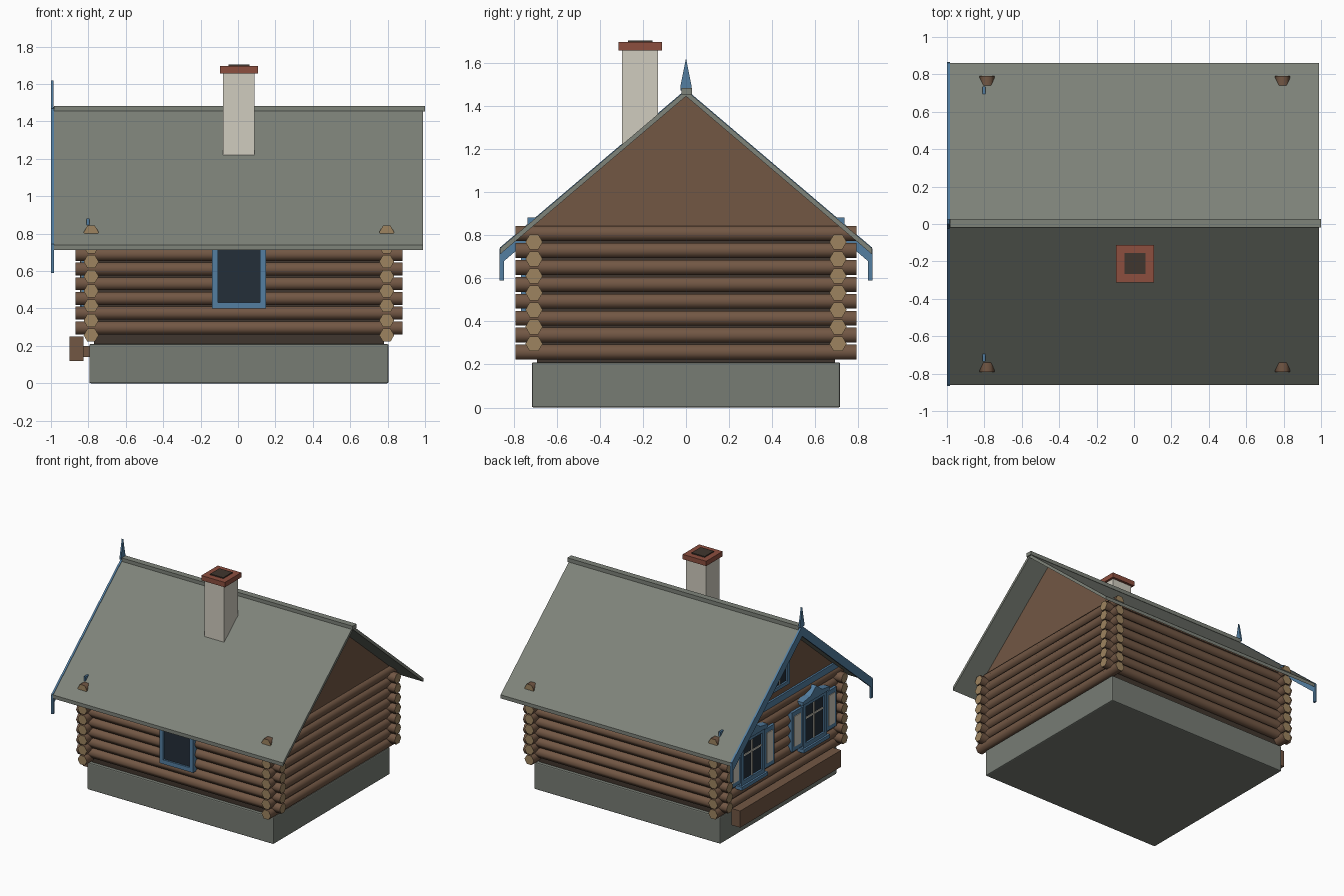
import bpy
import bmesh
import math
from mathutils import Vector

cube = bpy.data.objects.get("Cube")
if cube:
    bpy.data.objects.remove(cube, do_unlink=True)


def material(name, r, g, b):
    lin = [((c / 255 + 0.055) / 1.055) ** 2.4 for c in (r, g, b)] + [1]
    m = bpy.data.materials.new(name)
    m.use_nodes = True
    m.diffuse_color = lin
    m.node_tree.nodes["Principled BSDF"].inputs["Base Color"].default_value = lin
    return m


ROOF = material("roof grey", 126, 131, 122)
STONE = material("foundation grey", 119, 124, 116)
WOOD = material("log brown", 114, 87, 68)
END = material("cut wood tan", 157, 132, 96)
DARK = material("dark brown", 64, 54, 46)
BLUE = material("trim blue", 83, 126, 161)
GLASS = material("dark glass", 36, 46, 57)
PLASTER = material("pale plaster", 208, 204, 191)
BRICK = material("brick red", 140, 78, 62)


def finish(name, bm, *mats):
    bmesh.ops.recalc_face_normals(bm, faces=bm.faces)
    mesh = bpy.data.meshes.new(name)
    bm.to_mesh(mesh)
    bm.free()
    for m in mats:
        mesh.materials.append(m)
    ob = bpy.data.objects.new(name, mesh)
    bpy.context.collection.objects.link(ob)
    return ob


def prism(name, outline, d0, d1, mat, place):
    """Extrude a (u, z) outline between two depths, placed by a mapping."""
    bm = bmesh.new()
    a = [bm.verts.new(place(u, d0, z)) for u, z in outline]
    b = [bm.verts.new(place(u, d1, z)) for u, z in outline]
    bm.faces.new(a)
    bm.faces.new(b)
    n = len(a)
    for i in range(n):
        bm.faces.new((a[i], a[(i + 1) % n], b[(i + 1) % n], b[i]))
    return finish(name, bm, mat)


def on_front(u, d, z):
    return Vector((u, -d, z))


def on_gable(u, d, z):
    return Vector((-d, u, z))


def rect(u0, u1, z0, z1):
    return [(u0, z0), (u1, z0), (u1, z1), (u0, z1)]


def box(name, x0, x1, y0, y1, z0, z1, mat):
    return prism(name, rect(x0, x1, z0, z1), -y1, -y0, mat, on_front)


def log(name, along_x, offset, z, half, r=0.04):
    """Six-sided log, flat on top, with pale cut ends."""
    bm = bmesh.new()
    rings = []
    for t in (-half, half):
        ring = []
        for k in range(6):
            a = k * math.pi / 3
            c, h = offset + r * math.cos(a), z + r * math.sin(a)
            ring.append(bm.verts.new((t + CX, c, h) if along_x else (c + CX, t, h)))
        rings.append(ring)
        cap = bm.faces.new(ring)
        cap.material_index = 1
    for k in range(6):
        j = (k + 1) % 6
        side = bm.faces.new((rings[0][k], rings[0][j], rings[1][j], rings[1][k]))
        side.smooth = True
    for e in bm.edges:
        if any(f.material_index == 1 for f in e.link_faces):
            e.smooth = False
    return finish(name, bm, WOOD, END)


CX = 0.005
STEP = 0.0787

# Foundation with softened edges
base = box("foundation", CX - 0.8, CX + 0.8, -0.715, 0.715, 0, 0.21, STONE)
bevel = base.modifiers.new("soft edges", 'BEVEL')
bevel.width = 0.008
bevel.segments = 2

# Dark core behind the logs, then the interlocking log courses
box("wall_core", CX - 0.775, CX + 0.775, -0.69, 0.69, 0.2, 0.82, DARK)
for side in (-1, 1):
    for i in range(8):
        log("gable_wall_log", False, side * 0.79, 0.257 + i * STEP, 0.79)
    for i in range(7):
        log("long_wall_log", True, side * 0.705, 0.296 + i * STEP, 0.875)

# Roof
RIDGE, SLOPE, EAVE = 1.472, 0.85, 0.862


def top(y):
    return RIDGE - SLOPE * abs(y)


def chevron(half, upper, lower):
    e = top(half)
    return [(-half, e + upper), (0, RIDGE + upper), (half, e + upper),
            (half, e - lower), (0, RIDGE - lower), (-half, e - lower)]


prism("gable_walls", [(-0.735, 0.8), (0.735, 0.8), (0.735, top(0.735) - 0.02), (0, RIDGE - 0.02),
                      (-0.735, top(0.735) - 0.02)], -0.805, 0.795, WOOD, on_gable)
prism("roof", chevron(EAVE, 0, 0.028), -0.99, 0.985, ROOF, on_gable)
box("ridge_cap", -0.985, 1.0, -0.02, 0.028, 1.452, 1.482, ROOF)

# Blue trim on the decorated gable
prism("barge_board", chevron(EAVE, 0.004, 0.075), 0.985, 1.0, BLUE, on_gable)
for s in (-1, 1):
    prism("barge_tail", rect(s * 0.845, s * 0.865, 0.59, 0.738), 0.985, 1.0, BLUE, on_gable)
prism("gable_finial", [(-0.026, 1.47), (0.026, 1.47), (0.026, 1.49), (0, 1.62), (-0.026, 1.49)],
      0.986, 0.999, BLUE, on_gable)
prism("gable_board", rect(-0.735, 0.735, 0.83, 0.882), 0.795, 0.81, BLUE, on_gable)


# Windows: four frame strips around a recessed pane
def window(name, u, z0, z1, half, wall, place, border=0.033):
    out = wall + 0.02
    prism(name + "_pane", rect(u - half + 0.01, u + half - 0.01, z0 + 0.01, z1 - 0.01),
          wall - 0.05, wall + 0.006, GLASS, place)
    for s in (-1, 1):
        prism(name + "_jamb", rect(u + s * half, u + s * (half - border), z0, z1),
              wall - 0.05, out, BLUE, place)
    for a in (z0, z1 - border):
        prism(name + "_rail", rect(u - half + border, u + half - border, a, a + border),
              wall - 0.05, out, BLUE, place)


def muntins(name, u, z0, z1, half, cross, wall):
    prism(name + "_upright", rect(u - 0.007, u + 0.007, z0, z1), wall, wall + 0.012, PLASTER, on_gable)
    prism(name + "_crossbar", rect(u - half, u + half, cross - 0.006, cross + 0.006),
          wall, wall + 0.011, PLASTER, on_gable)


window("front_window", CX, 0.4, 0.76, 0.145, 0.745, on_front)

FACE = 0.825
for u in (-0.38, 0.38):
    window("gable_window", u, 0.39, 0.74, 0.145, FACE, on_gable)
    muntins("gable_window", u, 0.42, 0.71, 0.115, 0.61, FACE)
    prism("window_sill", rect(u - 0.16, u + 0.16, 0.365, 0.392), 0.8, FACE + 0.035, BLUE, on_gable)
    prism("window_cornice", [(u - 0.165, 0.735), (u + 0.165, 0.735), (u + 0.165, 0.76), (u + 0.07, 0.775),
                             (u, 0.83), (u - 0.07, 0.775), (u - 0.165, 0.76)],
          0.8, FACE + 0.03, BLUE, on_gable)
    for s in (-1, 1):
        c = u + s * 0.21
        prism("shutter", rect(c - 0.063, c + 0.063, 0.41, 0.715), 0.8, FACE + 0.012, BLUE, on_gable)
        prism("shutter_panel", rect(c - 0.038, c + 0.038, 0.445, 0.68), FACE, FACE + 0.017, PLASTER, on_gable)

window("attic_window", 0, 0.94, 1.15, 0.11, 0.797, on_gable, 0.028)
muntins("attic_window", 0, 0.965, 1.125, 0.085, 1.07, 0.797)
prism("attic_cornice", [(-0.125, 1.145), (0.125, 1.145), (0, 1.2)], 0.79, 0.825, BLUE, on_gable)

# Bench beam along the decorated gable
box("bench", -0.9, -0.826, -0.62, 0.62, 0.12, 0.249, WOOD)
for y in (-0.45, 0.45):
    box("bench_bracket", -0.83, -0.78, y - 0.03, y + 0.03, 0.14, 0.2, WOOD)

# Chimney
box("chimney_stack", CX - 0.084, CX + 0.084, -0.297, -0.13, 1.1, 1.66, PLASTER)
box("chimney_cap", CX - 0.101, CX + 0.101, -0.313, -0.111, 1.657, 1.695, BRICK)
box("chimney_flue", CX - 0.056, CX + 0.056, -0.268, -0.156, 1.66, 1.703, DARK)
